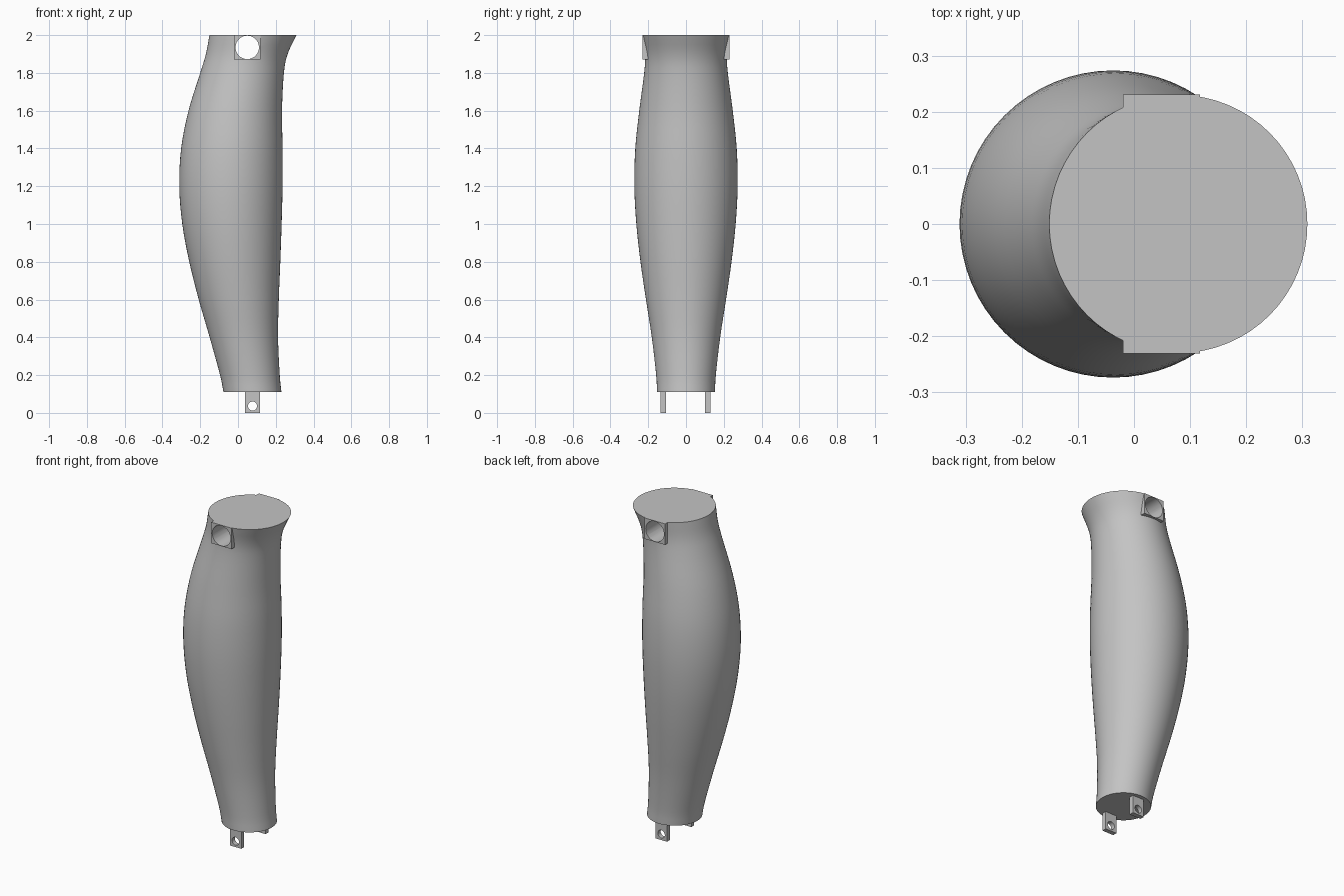
import bpy, bmesh, math
from mathutils import Vector

cube = bpy.data.objects.get("Cube")
if cube:
    bpy.data.objects.remove(cube, do_unlink=True)

grey = bpy.data.materials.new("light grey")
grey.use_nodes = True
colour = (0.55, 0.55, 0.55, 1)
grey.diffuse_color = colour
grey.node_tree.nodes["Principled BSDF"].inputs["Base Color"].default_value = colour


def add_object(name, bm):
    bmesh.ops.recalc_face_normals(bm, faces=bm.faces)
    mesh = bpy.data.meshes.new(name)
    bm.to_mesh(mesh)
    bm.free()
    mesh.materials.append(grey)
    obj = bpy.data.objects.new(name, mesh)
    bpy.context.collection.objects.link(obj)
    return obj


def box(name, low, high):
    bm = bmesh.new()
    bmesh.ops.create_cube(bm, size=1)
    for v in bm.verts:
        v.co = Vector([a + (b - a) * (c + 0.5) for a, b, c in zip(low, high, v.co)])
    return add_object(name, bm)


def pin(name, x, z, radius):
    """Cylinder along y, used for drilling."""
    bpy.ops.mesh.primitive_cylinder_add(vertices=40, radius=radius, depth=1,
                                        location=(x, 0, z), rotation=(math.pi / 2, 0, 0))
    obj = bpy.context.object
    obj.name = name
    obj.data.materials.append(grey)
    obj.hide_render = True
    obj.hide_set(True)
    return obj


def apply_boolean(obj, other, operation):
    mod = obj.modifiers.new(operation.lower(), 'BOOLEAN')
    mod.operation = operation
    mod.solver = 'EXACT'
    mod.object = other
    bpy.context.view_layer.update()
    deps = bpy.context.evaluated_depsgraph_get()
    mesh = bpy.data.meshes.new_from_object(obj.evaluated_get(deps))
    obj.modifiers.clear()
    obj.data = mesh


def smooth(obj):
    bpy.ops.object.select_all(action='DESELECT')
    obj.select_set(True)
    bpy.context.view_layer.objects.active = obj
    bpy.ops.object.shade_smooth_by_angle(angle=math.radians(30))


# Side profile: height, left edge, right edge
profile = [Vector(p) for p in (
    (0.11, -0.077, 0.23), (0.2, -0.095, 0.221), (0.4, -0.15, 0.212),
    (0.6, -0.208, 0.216), (0.8, -0.258, 0.224), (1.0, -0.295, 0.231),
    (1.2, -0.311, 0.236), (1.4, -0.301, 0.236), (1.6, -0.262, 0.233),
    (1.8, -0.2, 0.243), (1.9, -0.17, 0.263), (2.0, -0.151, 0.309))]


def rings(points, steps):
    padded = [2 * points[0] - points[1]] + points + [2 * points[-1] - points[-2]]
    for a, b, c, d in zip(padded, padded[1:], padded[2:], padded[3:]):
        for i in range(steps):
            t = i / steps
            yield 0.5 * (2 * b + (c - a) * t + (2 * a - 5 * b + 4 * c - d) * t * t
                         + (3 * b - a - 3 * c + d) * t ** 3)
    yield points[-1]


# Limb: circular sections lofted along the profile
SIDES = 64
bm = bmesh.new()
loops = []
for z, left, right in rings(profile, 4):
    centre, radius = (left + right) / 2, (right - left) / 2
    angles = [math.tau * i / SIDES for i in range(SIDES)]
    loops.append([bm.verts.new((centre + radius * math.cos(a), radius * math.sin(a), z))
                  for a in angles])
for low, high in zip(loops, loops[1:]):
    for i in range(SIDES):
        j = (i + 1) % SIDES
        bm.faces.new((low[i], low[j], high[j], high[i]))
bm.faces.new(loops[0])
bm.faces.new(loops[-1])
limb = add_object("limb", bm)

# Square bosses on both sides of the upper end, drilled right through
boss = box("upper_boss", (-0.02, -0.231, 1.872), (0.118, 0.231, 2.0))
upper_pin = pin("upper_pin_cutter", 0.049, 1.935, 0.062)
for part in (limb, boss):
    apply_boolean(part, upper_pin, 'DIFFERENCE')
apply_boolean(limb, boss, 'UNION')
bpy.data.objects.remove(boss, do_unlink=True)
smooth(limb)

# Drilled lugs under the lower end
lower_pin = pin("lower_pin_cutter", 0.077, 0.036, 0.024)
for side, y in (("front", -0.12), ("back", 0.115)):
    lug = box(side + "_lug", (0.038, y - 0.014, 0), (0.116, y + 0.014, 0.112))
    apply_boolean(lug, lower_pin, 'DIFFERENCE')
    smooth(lug)
